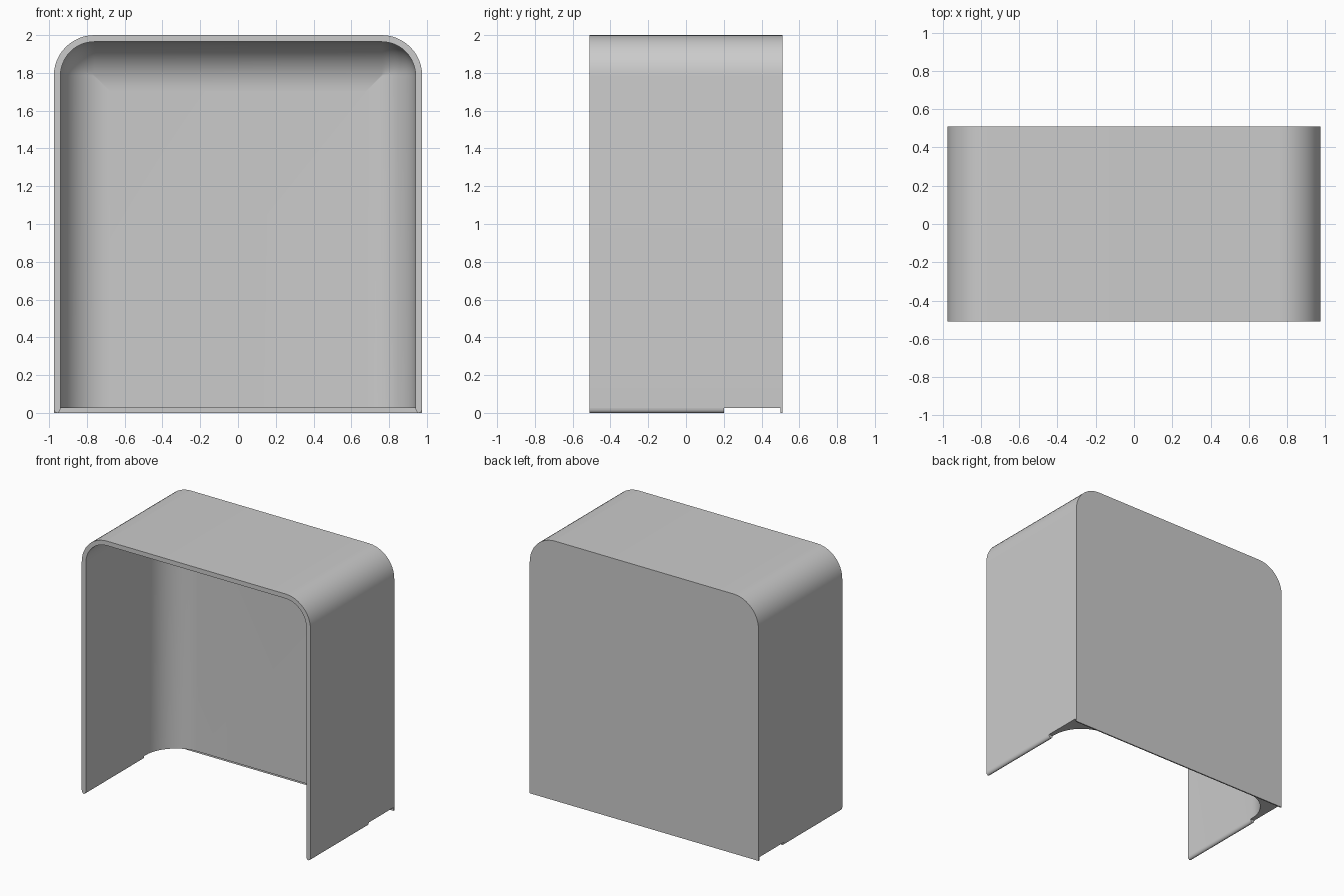
import bpy, bmesh, math

cube = bpy.data.objects.get("Cube")
if cube:
    bpy.data.objects.remove(cube, do_unlink=True)

HALF_W, HALF_D, TOP = 0.975, 0.51, 2.0
WALL, LIP, FILLET = 0.035, 0.025, 0.26
OUTER_R = 0.215
LIP_END = 0.2

grey = bpy.data.materials.new("light grey")
grey.use_nodes = True
colour = (0.6, 0.6, 0.6, 1)
grey.diffuse_color = colour
grey.node_tree.nodes["Principled BSDF"].inputs["Base Color"].default_value = colour


def finish(bm, name):
    bmesh.ops.recalc_face_normals(bm, faces=bm.faces)
    mesh = bpy.data.meshes.new(name)
    bm.to_mesh(mesh)
    bm.free()
    mesh.materials.append(grey)
    ob = bpy.data.objects.new(name, mesh)
    bpy.context.collection.objects.link(ob)
    bpy.ops.object.select_all(action='DESELECT')
    ob.select_set(True)
    bpy.context.view_layer.objects.active = ob
    bpy.ops.object.shade_smooth_by_angle(angle=math.radians(30))
    return ob


def arch(bm, inset, y, steps=12):
    """Arch outline, open at the bottom, shrunk by inset."""
    r = max(OUTER_R - inset, 0.002)
    w, top = HALF_W - inset, TOP - inset
    pts = [(w, LIP)]
    for side in (0, 1):
        cx = (w - r) * (1 - 2 * side)
        for i in range(steps + 1):
            a = math.pi / 2 * (side + i / steps)
            pts.append((cx + r * math.cos(a), top - r + r * math.sin(a)))
    pts.append((-w, LIP))
    return [bm.verts.new((x, y, z)) for x, z in pts]


# Hood: outer skin, front rim, inner walls and the fillet into the back wall
bm = bmesh.new()
inner_back = HALF_D - WALL
loops = [arch(bm, 0, HALF_D), arch(bm, 0, -HALF_D), arch(bm, WALL, -HALF_D)]
for i in range(15):
    a = math.pi / 2 * i / 14
    loops.append(arch(bm, WALL + FILLET * (1 - math.cos(a)),
                      inner_back - FILLET * (1 - math.sin(a))))
for a, b in zip(loops, loops[1:]):
    for i in range(len(a) - 1):
        bm.faces.new((a[i], a[i + 1], b[i + 1], b[i]))
bm.faces.new(loops[0])
bm.faces.new(loops[-1])
# Flat underside
bm.faces.new([l[0] for l in loops] + [l[-1] for l in reversed(loops)])
finish(bm, "hood_shell")

# Rounded lips under the two side walls
for name, side in (("left_lip", 1), ("right_lip", -1)):
    bm = bmesh.new()
    ends = []
    for y in (-HALF_D, LIP_END):
        ends.append([bm.verts.new((side * (HALF_W - WALL / 2) + WALL / 2 * math.cos(a), y,
                                   LIP - LIP * math.sin(a)))
                     for a in (math.pi * i / 10 for i in range(11))])
    n = len(ends[0])
    for i in range(n):
        j = (i + 1) % n
        bm.faces.new((ends[0][i], ends[0][j], ends[1][j], ends[1][i]))
    for e in ends:
        bm.faces.new(e)
    finish(bm, name)

# Thin lip under the back wall
bm = bmesh.new()
bmesh.ops.create_cube(bm, size=1)
for v in bm.verts:
    v.co.x *= 2 * HALF_W
    v.co.y = HALF_D - 0.005 + v.co.y * 0.01
    v.co.z = LIP / 2 + v.co.z * LIP
finish(bm, "back_lip")
